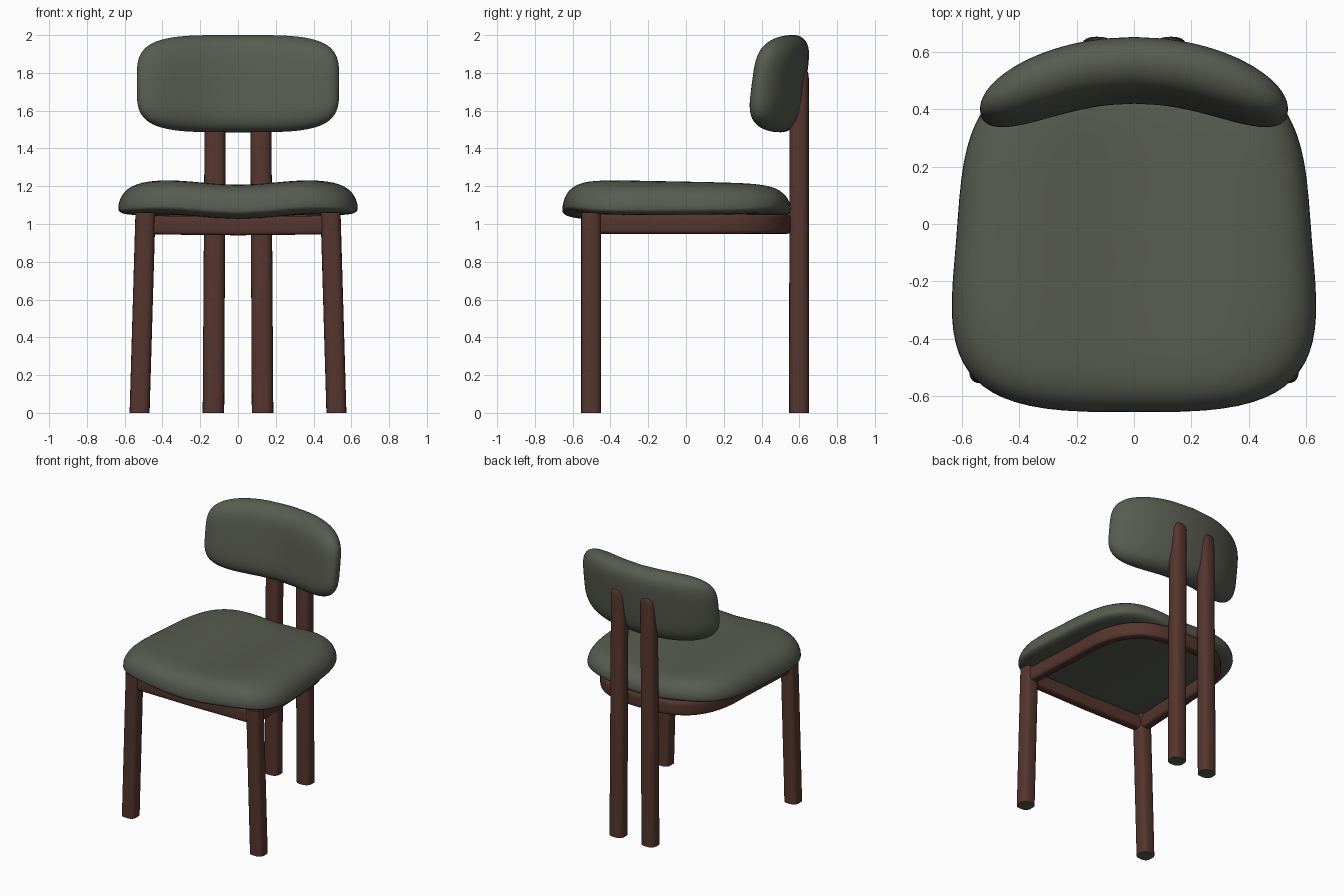
import bpy, bmesh, math
from mathutils import Vector

if "Cube" in bpy.data.objects:
    bpy.data.objects.remove(bpy.data.objects["Cube"])


def material(name, rgb):
    m = bpy.data.materials.new(name)
    m.diffuse_color = (*rgb, 1)
    m.use_nodes = True
    m.node_tree.nodes["Principled BSDF"].inputs["Base Color"].default_value = m.diffuse_color
    return m


GREEN = material("olive grey fabric", (0.098, 0.106, 0.080))
BROWN = material("dark brown wood", (0.090, 0.036, 0.027))


def finish(bm, name, mats, foot=False):
    bmesh.ops.recalc_face_normals(bm, faces=bm.faces)
    if foot:  # fabric-coloured pad on the underside of the leg
        for f in bm.faces:
            if f.normal.z < -0.9 and f.calc_center_median().z < 0.01:
                f.material_index = 1
    me = bpy.data.meshes.new(name)
    bm.to_mesh(me)
    bm.free()
    for m in mats:
        me.materials.append(m)
    me.shade_smooth()
    me.set_sharp_from_angle(angle=math.radians(45))
    ob = bpy.data.objects.new(name, me)
    bpy.context.collection.objects.link(ob)
    return ob


def spow(v, p):
    return math.copysign(abs(v) ** p, v)


def superellipse(n, count):
    return [(spow(math.cos(a), 2 / n), spow(math.sin(a), 2 / n))
            for a in (2 * math.pi * i / count for i in range(count))]


def cushion(name, n, p, shape, count=72, rings=20):
    """Pillow: superellipse rings, domed on both sides; shape(u, v, t) places each point."""
    bm = bmesh.new()
    outline = superellipse(n, count)
    rs = [math.sin(math.pi / 2 * i / rings) for i in range(1, rings + 1)]
    levels = [(r, (1 - min(r, 1) ** p) ** 0.5) for r in rs]
    levels = levels + [(r, -t) for r, t in levels[-2::-1]]
    loops = [[bm.verts.new(shape(u * r, v * r, t)) for u, v in outline] for r, t in levels]
    for a, b in zip(loops, loops[1:]):
        for i in range(count):
            j = (i + 1) % count
            bm.faces.new((a[i], a[j], b[j], b[i]))
    for loop, t in ((loops[0], 1), (loops[-1], -1)):
        pole = bm.verts.new(shape(0, 0, t))
        for i in range(count):
            bm.faces.new((loop[i], loop[(i + 1) % count], pole))
    return finish(bm, name, [GREEN])


def sweep(name, path, w, h, n=3, scales=None, foot=False):
    """Wooden bar with a rounded section following a path."""
    bm = bmesh.new()
    pts = [Vector(q) for q in path]
    section = superellipse(n, 32)
    loops = []
    for k, c in enumerate(pts):
        t = (pts[min(k + 1, len(pts) - 1)] - pts[max(k - 1, 0)]).normalized()
        if abs(t.z) > 0.5:
            side, up = Vector((1, 0, 0)), Vector((0, 1, 0))
        else:
            up = Vector((0, 0, 1))
            side = t.cross(up).normalized()
        s = scales[k] if scales else 1
        loops.append([bm.verts.new(c + side * u * w * s + up * v * h * s) for u, v in section])
    for a, b in zip(loops, loops[1:]):
        for i in range(32):
            j = (i + 1) % 32
            bm.faces.new((a[i], a[j], b[j], b[i]))
    bm.faces.new(loops[0])
    bm.faces.new(loops[-1])
    return finish(bm, name, [BROWN, GREEN], foot)


# Seat: wider at the front, slightly dished across its width
def seat_shape(u, v, t):
    y = -0.05 + 0.605 * v
    x = u * (0.615 - 0.07 * y + 0.1 * y * y)
    dish = 0.025 * math.sin(x * math.pi / 0.8) ** 2
    return (x, y, 1.07 + t * (0.13 if t > 0 else 0.045) + dish - 0.02 * y * max(t, 0))


cushion("seat", 3.3, 10, seat_shape)


# Backrest: bent around the sitter and leaning back
def back_shape(u, v, t):
    x, z = 0.53 * u, 0.2575 * v
    bend = 0.57
    normal = Vector((2 * bend * x, 1)).normalized()
    x2 = x + normal.x * t * 0.1
    y2 = 0.535 - bend * x * x + normal.y * t * 0.1 + 0.13 * z
    return (x2, y2, 1.743 + z)


cushion("backrest", 4, 5, back_shape)

# Legs: splayed front pair, tall rear pair with rounded tops
for s, label in ((-1, "left"), (1, "right")):
    sweep("front_leg_" + label, [(s * 0.521, -0.502, 0), (s * 0.49, -0.502, 1.06)],
          0.053, 0.053, foot=True)
    sweep("rear_leg_" + label,
          [(s * 0.13, 0.599, 0), (s * 0.12, 0.599, 1.77), (s * 0.12, 0.599, 1.80),
           (s * 0.12, 0.599, 1.815), (s * 0.12, 0.599, 1.822)],
          0.057, 0.053, n=2.6, scales=[1, 0.97, 0.9, 0.75, 0.5], foot=True)

# Seat frame: straight front rail, side rails curving round the back
sweep("front_rail", [(-0.49, -0.5, 0.995), (0, -0.5, 0.99), (0.49, -0.5, 0.995)], 0.035, 0.05, n=4)
rim = [(0.465 * spow(math.cos(a), 0.7), 0.525 * spow(math.sin(a), 0.7), 1.0)
       for a in (math.pi * i / 32 for i in range(33))]
sweep("side_and_rear_rail", [(0.49, -0.5, 1.0)] + rim + [(-0.49, -0.5, 1.0)], 0.036, 0.052, n=4)
